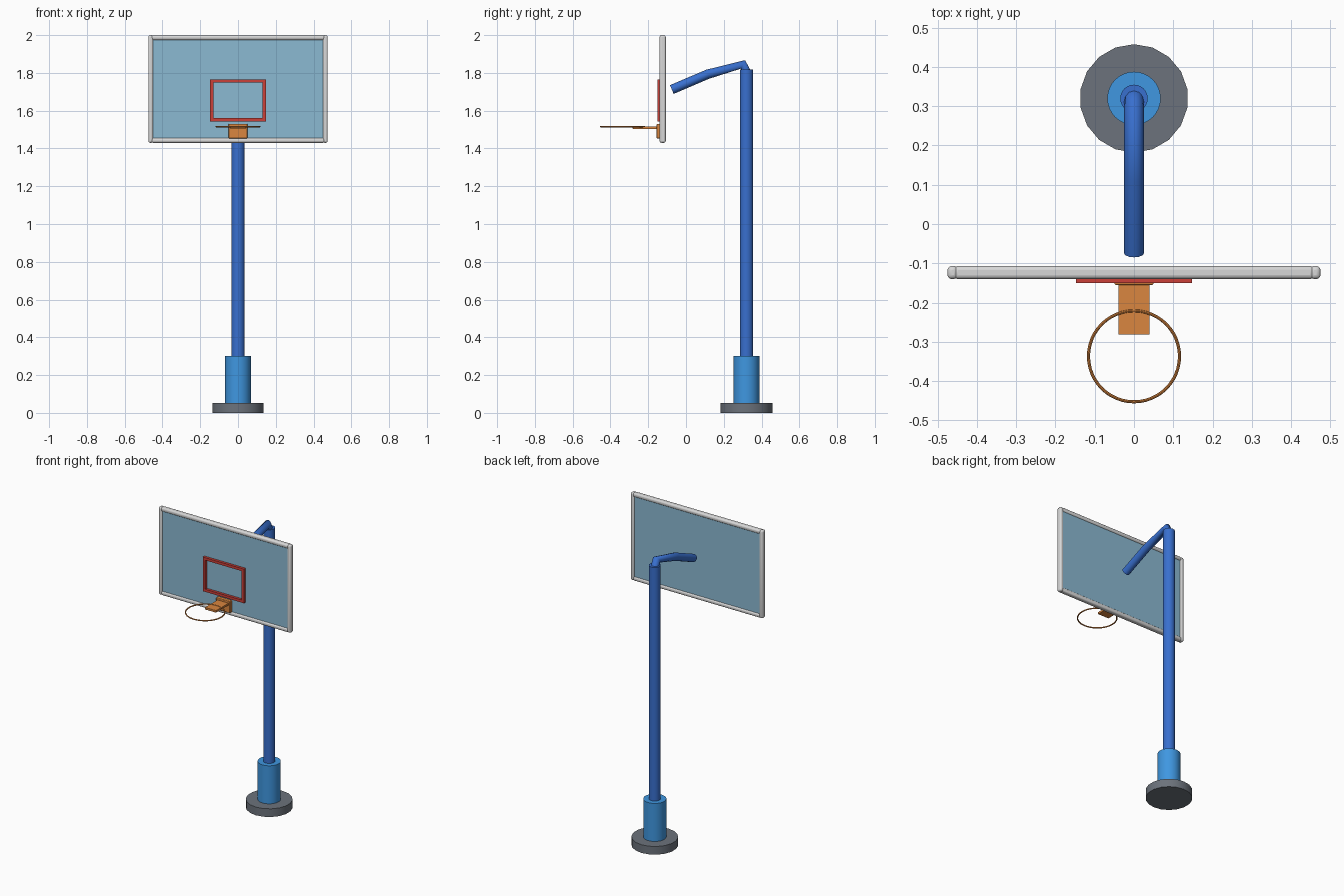
import bpy
from math import radians

cube = bpy.data.objects.get("Cube")
if cube:
    bpy.data.objects.remove(cube, do_unlink=True)


def material(name, *rgb):
    m = bpy.data.materials.new(name)
    m.use_nodes = True
    m.diffuse_color = (*rgb, 1)
    m.node_tree.nodes["Principled BSDF"].inputs["Base Color"].default_value = (*rgb, 1)
    return m


BLUE = material("pole blue", 0.04, 0.16, 0.62)
LIGHT_BLUE = material("sleeve blue", 0.05, 0.31, 0.75)
GREY = material("base grey", 0.15, 0.17, 0.2)
WHITE = material("frame white", 0.68, 0.68, 0.68)
GLASS = material("glass blue", 0.26, 0.49, 0.65)
RED = material("target red", 0.6, 0.05, 0.04)
ORANGE = material("rim orange", 0.7, 0.24, 0.05)


def finish(name, mat):
    ob = bpy.context.object
    ob.name = name
    ob.data.materials.append(mat)
    bpy.ops.object.shade_smooth_by_angle(angle=radians(35))
    return ob


def cylinder(name, mat, radius, z0, z1, sides):
    bpy.ops.mesh.primitive_cylinder_add(vertices=sides, radius=radius, depth=z1 - z0,
                                        location=(0, POLE_Y, (z0 + z1) / 2))
    return finish(name, mat)


def box(name, mat, x, y, z, bevel=0):
    """Box spanning the (low, high) ranges, with optional rounded edges."""
    spans = (x, y, z)
    bpy.ops.mesh.primitive_cube_add(size=1, location=[(a + b) / 2 for a, b in spans])
    bpy.context.object.scale = [b - a for a, b in spans]
    bpy.ops.object.transform_apply(location=False, rotation=False, scale=True)
    ob = finish(name, mat)
    if bevel:
        mod = ob.modifiers.new("rounding", "BEVEL")
        mod.width = bevel
        mod.segments = 3
    return ob


def border(name, mat, half_x, y, z, width, bevel=0):
    """Four bars around a rectangle."""
    z0, z1 = z
    for side, s in (("left", 1), ("right", -1)):
        xs = sorted((s * half_x, s * (half_x - width)))
        box(f"{name}_{side}", mat, xs, y, z, bevel)
    inner = (width - half_x - bevel, half_x - width + bevel)
    box(f"{name}_top", mat, inner, y, (z1 - width, z1), bevel)
    box(f"{name}_bottom", mat, inner, y, (z0, z0 + width), bevel)


# Post standing on its base
POLE_Y = 0.32
cylinder("base", GREY, 0.138, 0, 0.053, 18)
cylinder("sleeve", LIGHT_BLUE, 0.068, 0.05, 0.3, 32)
cylinder("pole", BLUE, 0.035, 0.29, 1.817, 24)

# Bent arm reaching towards the board
curve = bpy.data.curves.new("arm", "CURVE")
curve.dimensions = "3D"
curve.bevel_depth = 0.025
curve.bevel_resolution = 4
curve.use_fill_caps = True
path = ((0.32, 1.8), (0.302, 1.845), (0.115, 1.793), (-0.075, 1.712))
spline = curve.splines.new("POLY")
spline.points.add(len(path) - 1)
for point, (y, z) in zip(spline.points, path):
    point.co = (0, y, z, 1)
curve.materials.append(BLUE)
arm = bpy.data.objects.new("arm", curve)
bpy.context.collection.objects.link(arm)

# Backboard with frame and target square
box("glass_board", GLASS, (-0.46, 0.46), (-0.133, -0.114), (1.445, 1.985))
border("frame", WHITE, 0.475, (-0.14, -0.107), (1.43, 2.0), 0.026, 0.01)
border("target", RED, 0.148, (-0.15, -0.13), (1.543, 1.765), 0.017)

# Rim with its bracket
box("rim_plate", ORANGE, (-0.05, 0.05), (-0.155, -0.13), (1.453, 1.53), 0.004)
box("rim_bracket", ORANGE, (-0.04, 0.04), (-0.282, -0.145), (1.503, 1.517), 0.002)
bpy.ops.mesh.primitive_torus_add(major_segments=48, minor_segments=8, major_radius=0.116,
                                 minor_radius=0.004, location=(0, -0.337, 1.516))
finish("rim", ORANGE)
